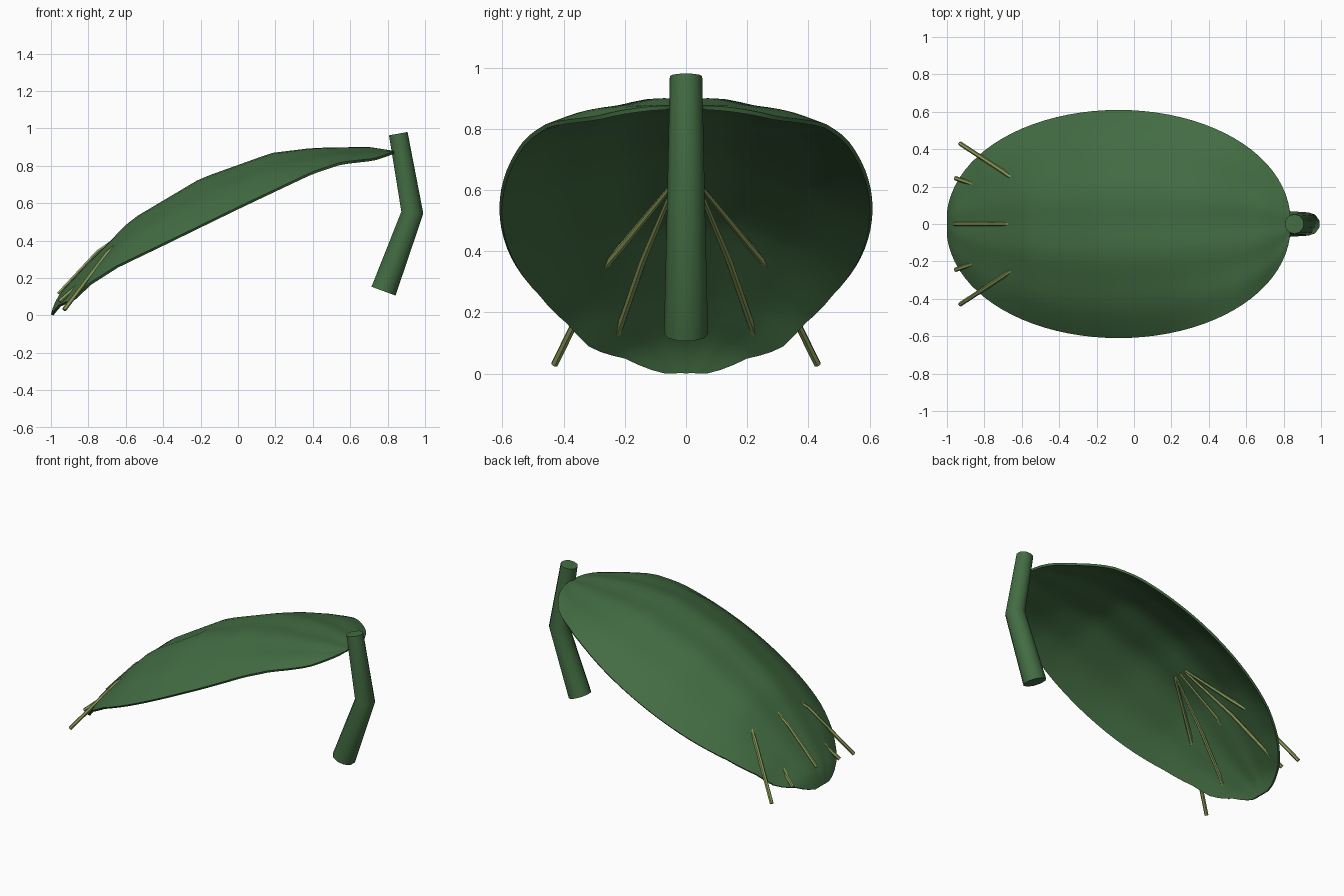
import bpy, bmesh, math

cube = bpy.data.objects.get("Cube")
if cube:
    bpy.data.objects.remove(cube)


def material(name, rgb):
    m = bpy.data.materials.new(name)
    m.use_nodes = True
    m.diffuse_color = (*rgb, 1)
    bsdf = next(n for n in m.node_tree.nodes if n.type == 'BSDF_PRINCIPLED')
    bsdf.inputs["Base Color"].default_value = (*rgb, 1)
    bsdf.inputs["Roughness"].default_value = 0.8
    return m


leaf_green = material("leaf green", (0.055, 0.15, 0.055))
vein_olive = material("vein olive", (0.25, 0.33, 0.10))


def select_only(obj):
    bpy.ops.object.select_all(action='DESELECT')
    obj.select_set(True)
    bpy.context.view_layer.objects.active = obj


def lookup(profile, x):
    """Height of a side profile at x."""
    for (x0, z0), (x1, z1) in zip(profile, profile[1:]):
        if x <= x1:
            return z0 + (z1 - z0) * max(0, x - x0) / (x1 - x0)
    return profile[-1][1]


def tube(name, points, radii, mat, sides):
    """Tapered tube with closed ends along a bent path."""
    curve = bpy.data.curves.new(name, 'CURVE')
    curve.dimensions = '3D'
    curve.bevel_depth = 1
    curve.bevel_resolution = sides // 4 - 1
    curve.use_fill_caps = True
    spline = curve.splines.new('POLY')
    spline.points.add(len(points) - 1)
    for p, co, r in zip(spline.points, points, radii):
        p.co = (*co, 1)
        p.radius = r
    obj = bpy.data.objects.new(name, curve)
    bpy.context.collection.objects.link(obj)
    curve.materials.append(mat)
    select_only(obj)
    bpy.ops.object.convert(target='MESH')
    obj = bpy.context.object
    bpy.ops.object.shade_smooth_by_angle(angle=math.radians(45))
    return obj


# Leaf blade: an arched oval, with a steep lip at the low tip
MIDRIB = [(-1, 0.005), (-0.985, 0.06), (-0.95, 0.12), (-0.83, 0.25), (-0.57, 0.515),
          (-0.2, 0.735), (0.18, 0.87), (0.4, 0.895), (0.7, 0.9), (0.83, 0.88)]
RIM = [(-1, 0.005), (-0.96, 0.055), (-0.88, 0.09), (-0.8, 0.17), (-0.65, 0.265),
       (-0.4, 0.385), (0, 0.58), (0.4, 0.77), (0.55, 0.82), (0.73, 0.84), (0.83, 0.875)]
ROWS, COLS = 40, 32
bm = bmesh.new()
grid = []
for i in range(ROWS + 1):
    t = 0.1 + (math.pi - 0.2) * i / ROWS
    x = -0.083 - 0.917 * math.cos(t) / math.cos(0.1)
    width = 0.61 * math.sin(t) ** 0.95
    mid, rim = lookup(MIDRIB, x), lookup(RIM, x)
    row = []
    for j in range(COLS + 1):
        v = math.sin(math.pi * (j / COLS - 0.5))
        fold = 0.007 * math.sin(t) * (1 - v * v) * math.cos(v * 12)
        z = mid + (rim - mid) * abs(v) ** 2.2 - fold
        row.append(bm.verts.new((x, v * width, z)))
    grid.append(row)
for a, b in zip(grid, grid[1:]):
    for j in range(COLS):
        bm.faces.new((a[j], b[j], b[j + 1], a[j + 1]))
mesh = bpy.data.meshes.new("leaf_blade")
bm.to_mesh(mesh)
bm.free()
mesh.materials.append(leaf_green)
leaf = bpy.data.objects.new("leaf_blade", mesh)
bpy.context.collection.objects.link(leaf)
select_only(leaf)
solid = leaf.modifiers.new("thickness", 'SOLIDIFY')
solid.thickness = 0.014
solid.offset = -1
bpy.ops.object.modifier_apply(modifier=solid.name)
bpy.ops.object.shade_smooth_by_angle(angle=math.radians(50))

# Bent stem at the high end
tube("stem", [(0.857, 0, 0.972), (0.932, 0, 0.55), (0.778, 0, 0.13)],
     [0.053, 0.062, 0.072], leaf_green, 16)

# Veins fanning out below the blade and poking through near the tip
tube("middle_vein", [(-0.36, 0, 0.61), (-0.75, 0, 0.34), (-0.96, 0, 0.115)],
     [0.008, 0.011, 0.011], vein_olive, 8)
for side, s in (("left", 1), ("right", -1)):
    tube(side + "_inner_vein",
         [(-0.36, s * 0.04, 0.61), (-0.65, s * 0.14, 0.37),
          (-0.88, s * 0.22, 0.14), (-0.955, s * 0.245, 0.075)],
         [0.008, 0.012, 0.012, 0.012], vein_olive, 8)
    tube(side + "_outer_vein",
         [(-0.36, s * 0.05, 0.61), (-0.6, s * 0.21, 0.415),
          (-0.7, s * 0.28, 0.335), (-0.93, s * 0.43, 0.03)],
         [0.008, 0.012, 0.012, 0.012], vein_olive, 8)
